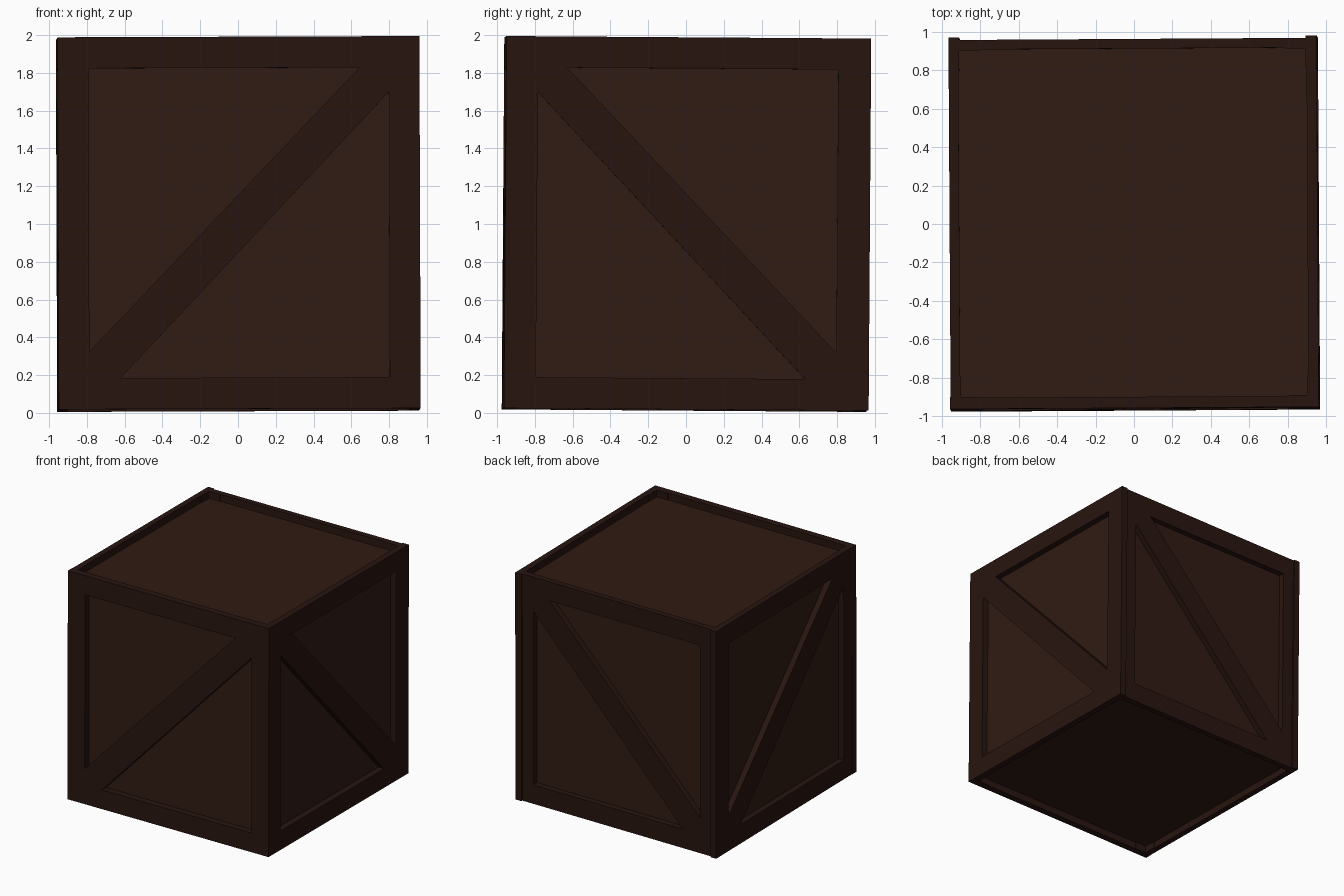
import bpy, bmesh, math
from mathutils import Matrix, Euler

if "Cube" in bpy.data.objects:
    bpy.data.objects.remove(bpy.data.objects["Cube"])

# The whole crate leans by a fraction of a degree
TILT = Matrix.Translation((0, 0, 1)) @ Euler(
    [math.radians(a) for a in (-0.4, -0.2, 0.35)]).to_matrix().to_4x4()


def material(name, rgb):
    m = bpy.data.materials.new(name)
    m.diffuse_color = (*rgb, 1)
    m.use_nodes = True
    m.node_tree.nodes["Principled BSDF"].inputs["Base Color"].default_value = m.diffuse_color
    return m


PANEL = material("panel_wood", (0.030, 0.0105, 0.0065))
FRAME = material("frame_wood", (0.021, 0.0075, 0.005))


def prism(name, outline, place, d0, d1, mat):
    """Extrude an outline (u, v) between depths d0 and d1 on one crate side."""
    bm = bmesh.new()
    a, b = ([bm.verts.new(place(u, v, d)) for u, v in outline] for d in (d0, d1))
    bm.faces.new(a)
    bm.faces.new(b)
    n = len(outline)
    for i in range(n):
        j = (i + 1) % n
        bm.faces.new((a[i], a[j], b[j], b[i]))
    bmesh.ops.recalc_face_normals(bm, faces=bm.faces)
    bm.transform(TILT)
    me = bpy.data.meshes.new(name)
    bm.to_mesh(me)
    bm.free()
    me.materials.append(mat)
    bpy.context.collection.objects.link(bpy.data.objects.new(name, me))


def rect(u0, u1, v0, v1):
    return [(u0, v0), (u1, v0), (u1, v1), (u0, v1)]


def on_y(s):
    return lambda u, v, d: (u, s * d, v)


def on_x(s):
    return lambda u, v, d: (s * d, -u, v)


# Inner box, recessed behind the frames on all six sides
prism("inner_box", rect(-0.905, 0.905, -0.925, 0.925), on_y(1), -0.905, 0.905, PANEL)

W, H, TOP = 0.795, 0.82, 0.985    # frame opening half width / height, outer half height
BRACE = [(-W, -H), (-0.63, -H), (W, 0.69), (W, H), (0.64, H), (-W, -0.68)]

# side: placement, left end, right end, outer depth
SIDES = {
    "front": (on_y(-1), -0.958, 0.958, 0.963),
    "back": (on_y(1), -0.91, 0.91, 0.955),
    "right": (on_x(1), -0.968, 0.90, 0.958),
    "left": (on_x(-1), -0.968, 0.90, 0.955),
}
for side, (place, u0, u1, out) in SIDES.items():
    # Upright posts
    prism(side + "_post_a", rect(u0, -W, -TOP, TOP), place, 0.9, out, FRAME)
    prism(side + "_post_b", rect(W, u1, -TOP, TOP), place, 0.9, out, FRAME)
    # Top and bottom rails
    prism(side + "_top_rail", rect(-W, W, H, TOP), place, 0.905, out, FRAME)
    prism(side + "_bottom_rail", rect(-W, W, -TOP, -H), place, 0.905, out, FRAME)
    # Diagonal brace
    prism(side + "_brace", BRACE, place, 0.9, out, FRAME)
